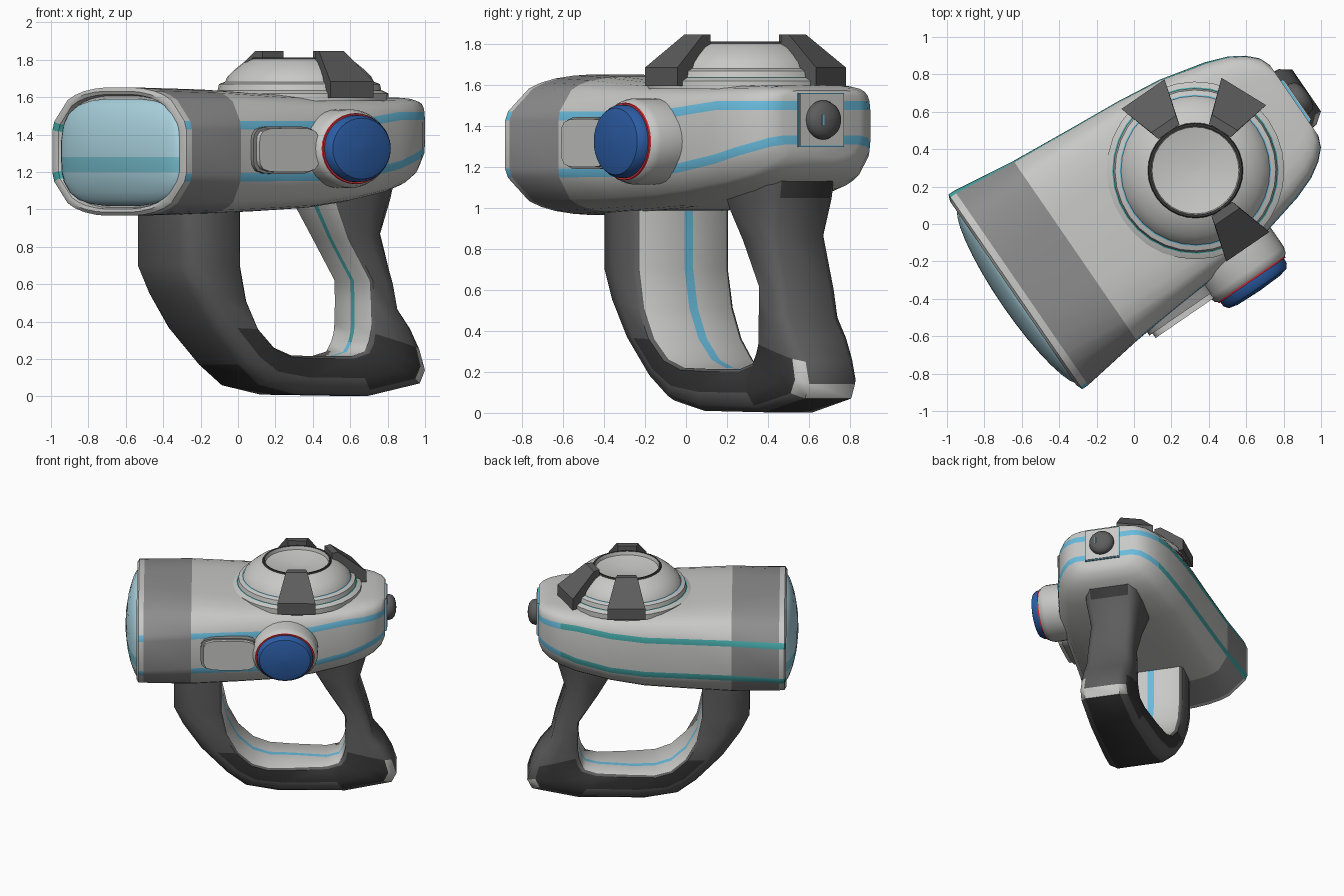
import bpy, bmesh, math
from mathutils import Matrix, Vector

cube = bpy.data.objects.get("Cube")
if cube:
    bpy.data.objects.remove(cube, do_unlink=True)

# Parts are laid out along local x (nose at -x), then turned about z
TURN = Matrix.Rotation(math.radians(34.5), 4, 'Z')
MID = 0.06


def material(name, r, g, b):
    m = bpy.data.materials.new(name)
    m.use_nodes = True
    m.diffuse_color = (r, g, b, 1)
    m.node_tree.nodes["Principled BSDF"].inputs["Base Color"].default_value = (r, g, b, 1)
    return m


LIGHT = material("light_grey", 0.58, 0.58, 0.57)
BAND = material("mid_grey", 0.27, 0.27, 0.27)
DARK = material("dark_grey", 0.11, 0.11, 0.11)
COAL = material("charcoal", 0.04, 0.04, 0.04)
GLASS = material("pale_blue_glass", 0.42, 0.68, 0.77)
GLASS_LINE = material("glass_stripe", 0.18, 0.52, 0.62)
SKY = material("sky_blue", 0.14, 0.5, 0.72)
TEAL = material("teal", 0.06, 0.38, 0.38)
BLUE = material("button_blue", 0.025, 0.11, 0.38)
RED = material("red", 0.75, 0.03, 0.04)


def build(name, verts, faces, mats, matrix=Matrix(), angle=40):
    """Make one smooth object; mats is one material, or one for each face."""
    if not isinstance(mats, list):
        mats = [mats] * len(faces)
    slots = list(dict.fromkeys(mats))
    mesh = bpy.data.meshes.new(name)
    mesh.from_pydata([TURN @ matrix @ Vector(v) for v in verts], [], faces)
    for m in slots:
        mesh.materials.append(m)
    for poly, m in zip(mesh.polygons, mats):
        poly.material_index = slots.index(m)
    bm = bmesh.new()
    bm.from_mesh(mesh)
    bmesh.ops.recalc_face_normals(bm, faces=bm.faces)
    bm.to_mesh(mesh)
    bm.free()
    obj = bpy.data.objects.new(name, mesh)
    bpy.context.collection.objects.link(obj)
    bpy.ops.object.select_all(action='DESELECT')
    obj.select_set(True)
    bpy.context.view_layer.objects.active = obj
    bpy.ops.object.shade_smooth_by_angle(angle=math.radians(angle))


def lathe(name, profile, mats, matrix, seg=32):
    n = len(profile)
    verts = [(r * math.cos(2 * math.pi * k / seg), r * math.sin(2 * math.pi * k / seg), h)
             for k in range(seg) for r, h in profile]
    faces, cols = [], []
    for k in range(seg):
        a, b = k * n, (k + 1) % seg * n
        for i in range(n - 1):
            faces.append((a + i, b + i, b + i + 1, a + i + 1))
            cols.append(mats[i] if isinstance(mats, list) else mats)
    build(name, verts, faces, cols, matrix, 35)


def prism(name, outline, depth, mat, matrix):
    n = len(outline)
    verts = [(x, y, z) for z in (0, depth) for x, y in outline]
    faces = [(i, (i + 1) % n, n + (i + 1) % n, n + i) for i in range(n)]
    faces += [tuple(range(n)), tuple(range(n, 2 * n))]
    build(name, verts, faces, mat, matrix)


def rectangle(w, h):
    return [(-w, -h), (w, -h), (w, h), (-w, h)]


def rounded(w, h, power=5, n=32):
    pts = []
    for k in range(n):
        c, s = math.cos(2 * math.pi * k / n), math.sin(2 * math.pi * k / n)
        f = (abs(c) ** power + abs(s) ** power) ** (-1 / power)
        pts.append((w * c * f, h * s * f))
    return pts


def lerp(table, u):
    for (a, p), (b, q) in zip(table, table[1:]):
        if u <= b:
            return p + (q - p) * max(0, (u - a) / (b - a))
    return table[-1][1]


def bulge(t, power):
    return (1 - abs(t) ** power) ** (1 / power)


# Body: lofted rounded sections, with rows that follow the two side stripes
LOW = [(-0.7, 1.17), (0.45, 1.175), (0.8, 1.24), (1.0, 1.3), (1.1, 1.34)]
HIGH = [(-0.7, 1.45), (0.4, 1.45), (0.8, 1.5), (1.1, 1.5)]
ROUND_TOP = [(-0.7, 2.8), (-0.34, 3.8), (0.3, 5), (1.1, 6)]
ROUND_BASE = [(-0.7, 2.8), (-0.34, 4), (0.3, 4.2), (1.1, 3.4)]
# station: u, half width, bottom, top, scale
STATIONS = [(-0.71, .64, .967, 1.65, .88), (-0.735, .64, .967, 1.65, .9), (-0.742, .64, .967, 1.65, .95),
            (-0.728, .643, .965, 1.653, 1), (-0.69, .642, .965, 1.653, 1), (-0.34, .585, .975, 1.643, 1),
            (0, .555, .989, 1.622, 1), (.3, .53, 1.005, 1.608, 1), (.55, .5, 1.035, 1.6, 1),
            (.8, .44, 1.08, 1.6, 1), (.92, .395, 1.115, 1.6, 1), (1.0, .345, 1.155, 1.595, 1),
            (1.055, .29, 1.2, 1.585, 1), (1.08, .23, 1.25, 1.575, 1)]
ends = [.8, .88, .94, .98, .995]
verts = []
for u, hw, zb, zt, k in STATIONS:
    c, h = (zb + zt) / 2, (zt - zb) / 2
    stripes = [(lerp(tab, u) + d - c) / h for tab in (LOW, HIGH) for d in (-.022, .022)]
    levels = [-t for t in reversed(ends)] + stripes + ends
    side = [(u, hw * k * bulge(t, lerp(ROUND_TOP if t > 0 else ROUND_BASE, u)), c + h * k * t)
            for t in levels]
    verts += [(x, MID + y, z) for x, y, z in side]
    verts += [(x, MID - y, z) for x, y, z in reversed(side)]
L = len(levels)
N = 2 * L
STRIPE_ROWS = (len(ends), len(ends) + 2)
faces, cols = [], []
last = len(STATIONS) - 1
for s in range(last):
    band = s == 4
    for i in range(N):
        j = (i + 1) % N
        faces.append((s * N + i, s * N + j, s * N + N + j, s * N + N + i))
        left = i < L
        line = (i if left else N - 2 - i) in STRIPE_ROWS
        if line and (left or (s > 2 and not band)):
            cols.append(TEAL if left and s < last - 3 else SKY)
        else:
            cols.append(BAND if band else LIGHT)
for base in (0, last * N):
    for i in range(L - 1):
        faces.append((base + i, base + i + 1, base + N - 2 - i, base + N - 1 - i))
        cols.append(SKY if i in STRIPE_ROWS and base else LIGHT)
build("body", verts, faces, cols, angle=50)

# Lens: a domed grid with a stripe across it
rows = [-.995, -.96, -.88, -.75, -.55, -.37, -.09, .2, .5, .72, .88, .96, .995]
cols_k = [math.sin(math.pi / 2 * k / 8) for k in range(-8, 9)]
verts = [(-.722 - .105 * ((1 - k * k) * (1 - t * t)) ** .55, .035 + .572 * k * bulge(t, 3.3), 1.305 + .287 * t)
         for t in rows for k in cols_k]
C = len(cols_k)
faces = [(r * C + c, r * C + c + 1, r * C + C + c + 1, r * C + C + c)
         for r in range(len(rows) - 1) for c in range(C - 1)]
build("lens", verts, faces, [GLASS_LINE if f[0] // C == 5 else GLASS for f in faces], angle=60)

# Handle loop: grip, floor and rear post; station: outer u z, inner u z, half width
LOOP = [(-.47, 1.1, -.12, 1.1, .28), (-.47, .7, -.12, .7, .28), (-.4, .56, -.08, .51, .28),
        (-.27, .37, 0, .36, .275), (-.08, .17, .11, .26, .265), (.06, .06, .23, .22, .25),
        (.3, .01, .4, .215, .23), (.79, .003, .65, .215, .205), (1.13, .07, .74, .24, .195),
        (1.165, .14, .77, .29, .193), (1.13, .25, .785, .34, .19), (1.07, .36, .79, .39, .19),
        (.99, .46, .79, .5, .185), (.96, .6, .785, .62, .18), (.88, .87, .645, .84, .18),
        (.93, 1.05, .56, 1.0, .21), (.97, 1.22, .5, 1.15, .22)]
half = [(0, .09), (0, .92), (.06, 1), (.55, 1), (.85, .93), (1, .7)]
section = half + [(s, -w) for s, w in reversed(half)]
M = len(section)
verts = []
for n, (ou, oz, iu, iz, hw) in enumerate(LOOP):
    for i, (s, w) in enumerate(section):
        # the grip's stripe runs a little left of its centre
        shift = .035 if i in (0, M - 1) and n < 7 else 0
        verts.append((iu + (ou - iu) * s, .065 + hw * w + shift, iz + (oz - iz) * s))
faces, cols = [], []
for s in range(len(LOOP) - 1):
    for i in range(M):
        j = (i + 1) % M
        faces.append((s * M + i, s * M + j, s * M + M + j, s * M + M + i))
        row = min(i, M - 2 - i)
        if row < 0:
            cols.append(TEAL if s > 8 else SKY)
        elif row == 0 or (s == 8 and row > 3) or (s == 9 and i == 6):
            cols.append(LIGHT)
        elif (row == 2 and 3 <= s <= 9) or (row == 3 and 7 <= s <= 9) or (row == 5 and s in (4, 5, 6, 7, 15)):
            cols.append(COAL)
        else:
            cols.append(DARK)
end = (len(LOOP) - 1) * M
faces += [tuple(range(M)), tuple(range(end, end + M))]
build("handle", verts, faces, cols + [DARK, DARK], angle=50)

# Turret on top with stepped rings and a shallow bowl
hub = Matrix.Translation((.433, .05, 0))
lathe("turret", [(.475, 1.58), (.475, 1.62), (.445, 1.635), (.438, 1.637), (.43, 1.67), (.405, 1.68),
                 (.398, 1.682), (.385, 1.71), (.35, 1.745), (.3, 1.785), (.255, 1.803), (.25, 1.812),
                 (.238, 1.812), (.232, 1.785), (.12, 1.762), (0, 1.758)],
      [LIGHT, LIGHT, TEAL, LIGHT, LIGHT, SKY] + [LIGHT] * 4 + [COAL, COAL] + [LIGHT] * 3, hub)

# Three tapered clamps over the turret rim
for label, angle in (("left", 90), ("rear", 24), ("right", -90)):
    spin = hub @ Matrix.Rotation(math.radians(angle), 4, 'Z')
    prof = [(.495, 1.595, .14), (.495, 1.685, .14), (.3, 1.848, .08), (.25, 1.848, .068), (.25, 1.7, .068),
            (.3, 1.595, .08)]
    n = len(prof)
    verts = [(r, sgn * w, z) for sgn in (1, -1) for r, z, w in prof]
    faces = [(i, (i + 1) % n, n + (i + 1) % n, n + i) for i in range(n)]
    faces += [tuple(range(n)), tuple(range(n, 2 * n))]
    build(label + "_clamp", verts, faces, DARK, spin, 20)

# Side button in its round housing
out_right = Matrix.Rotation(math.pi / 2, 4, 'X')
button = Matrix.Translation((.35, -.015, 1.325)) @ out_right @ Matrix.Diagonal((1.15, 1, 1, 1))
lathe("button_housing", [(.21, .4), (.21, .54), (.2, .572), (.187, .585), (0, .585)], LIGHT, button)
lathe("button_ring", [(.19, .58), (.188, .592), (.174, .592)], RED, button)
lathe("button", [(.18, .58), (.178, .62), (.163, .643), (.12, .655), (0, .66)], BLUE, button)

# Side panel beside the button
spot = Matrix.Translation((-.065, -.008, 1.317)) @ out_right
prism("side_panel_frame", rounded(.205, .127), .08, BAND, spot @ Matrix.Translation((0, 0, .45)))
prism("side_panel", rounded(.193, .117), .105, LIGHT, spot @ Matrix.Translation((.008, 0, .455)))

# Rear plate with a coloured edge, and a knob with a small mark
rear = Matrix.Translation((1.033, .052, 1.43)) @ Matrix.Rotation(math.pi / 2, 4, 'Y')
prism("rear_plate_edge", rectangle(.132, .135), .058, SKY, rear)
prism("rear_plate", rectangle(.126, .129), .064, LIGHT, rear)
lathe("rear_knob", [(.094, .06), (.096, .075), (.088, .1), (.065, .118), (.03, .128), (0, .13)], DARK, rear)
prism("knob_mark", rectangle(.025, .005), .006, SKY, rear @ Matrix.Translation((0, -.036, .123)))
